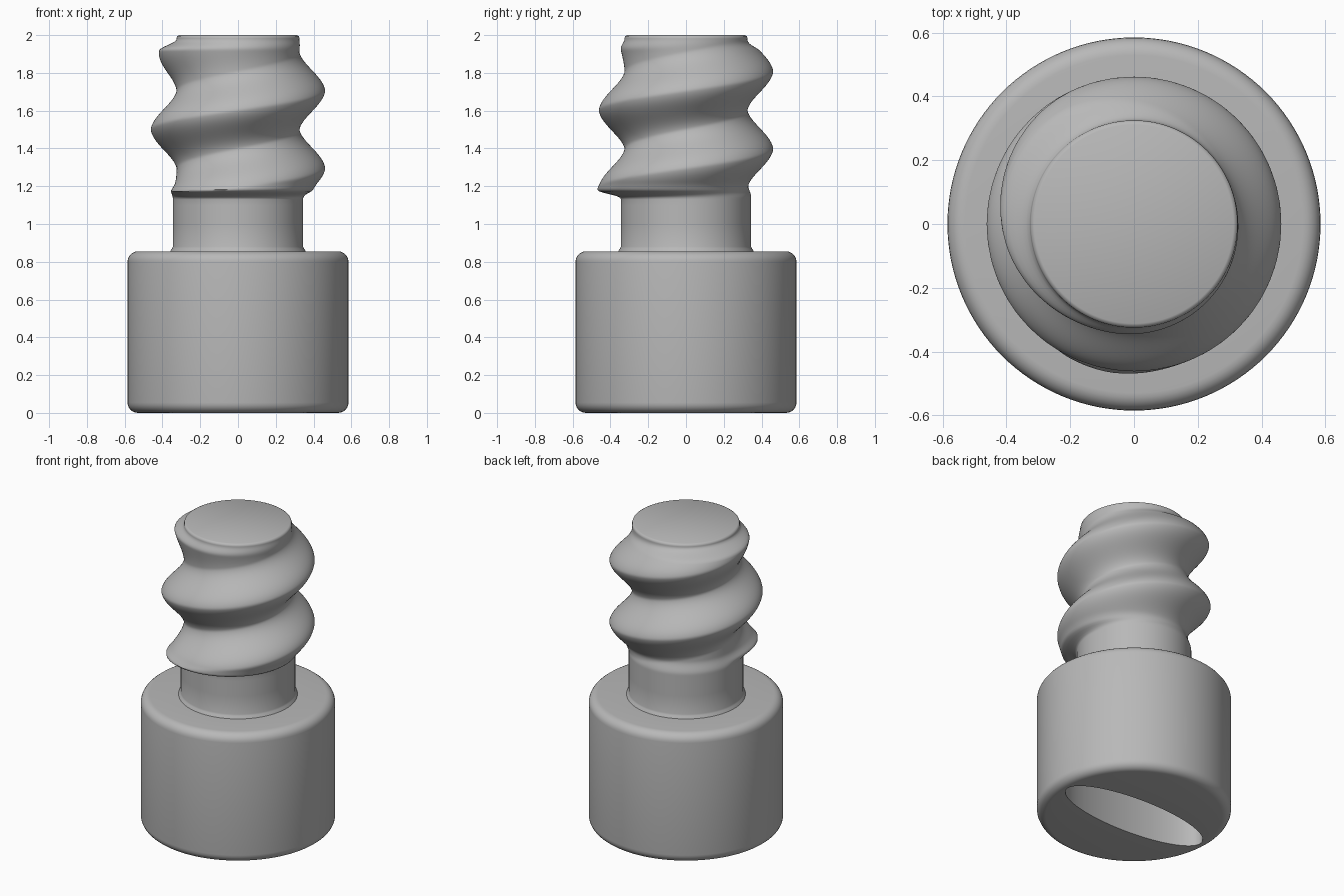
import bpy, bmesh, math

SEG = 128
LEAD = 0.41        # thread rise per turn
CREST_Z = 1.295    # crest height at +x

cube = bpy.data.objects.get("Cube")
if cube:
    bpy.data.objects.remove(cube)

steel = bpy.data.materials.new("grey_metal")
steel.use_nodes = True
grey = (0.48, 0.48, 0.48, 1)
steel.diffuse_color = grey
steel.node_tree.nodes["Principled BSDF"].inputs["Base Color"].default_value = grey


def smooth(a, b, x):
    t = min(1, max(0, (x - a) / (b - a)))
    return t * t * (3 - 2 * t)


def ring(rx, ry, z):
    """Ellipse of SEG points at height z."""
    angles = [2 * math.pi * i / SEG for i in range(SEG)]
    return [(rx * math.cos(a), ry * math.sin(a), z) for a in angles]


def skin(name, rings, angle):
    """Join successive rings with quads and close both ends."""
    bm = bmesh.new()
    loops = [[bm.verts.new(p) for p in r] for r in rings]
    for low, high in zip(loops, loops[1:]):
        for i in range(SEG):
            j = (i + 1) % SEG
            bm.faces.new((low[i], low[j], high[j], high[i]))
    bm.faces.new(loops[0][::-1])
    bm.faces.new(loops[-1])
    bmesh.ops.recalc_face_normals(bm, faces=bm.faces)
    mesh = bpy.data.meshes.new(name)
    bm.to_mesh(mesh)
    bm.free()
    mesh.materials.append(steel)
    obj = bpy.data.objects.new(name, mesh)
    bpy.context.collection.objects.link(obj)
    bpy.ops.object.select_all(action='DESELECT')
    obj.select_set(True)
    bpy.context.view_layer.objects.active = obj
    bpy.ops.object.shade_smooth_by_angle(angle=math.radians(angle))
    return obj


# Head: oval slot in the underside, rounded rims
R, B = 0.585, 0.055
rings = [ring(0.52, 0.175, 0.42), ring(0.52, 0.175, 0.0)]
arc = [math.pi / 2 * k / 6 for k in range(7)]
rings += [ring(R - B + B * math.sin(a), R - B + B * math.sin(a), B - B * math.cos(a)) for a in arc]
rings += [ring(R - B + B * math.cos(a), R - B + B * math.cos(a), 0.855 - B + B * math.sin(a)) for a in arc]
rings.append(ring(0.3, 0.3, 0.855))
skin("head", rings, 35)


# Shaft: plain neck turning into a helical thread that fades at both ends
def shaft_radius(theta, z):
    turn = theta / (2 * math.pi)
    phase = (z - CREST_Z) / LEAD - turn
    k = round(phase)
    off = abs(phase - k)                      # 0 on the crest, 0.5 in the valley
    u = 360 * (turn + k)                      # angle travelled along the thread
    tooth = 0.75 * (0.5 + 0.5 * math.cos(2 * math.pi * off)) + 0.25 * (1 - 2 * off)
    fade = smooth(-195, -115, u) * (1 - 0.75 * smooth(470, 620, u))
    fade *= smooth(1.135, 1.18, z) * (1 - smooth(1.92, 1.98, z))
    core = 0.345 - 0.02 * smooth(1.14, 1.22, z)
    core += 0.015 * (1 - smooth(0.85, 0.88, z))
    return core + 0.137 * tooth * fade


heights = [0.85, 0.86, 0.87, 0.88, 1.0, 1.1]
heights += [1.13 + 0.0086 * i for i in range(100)] + [1.985]
rings = []
for z in heights:
    row = []
    for i in range(SEG):
        t = 2 * math.pi * i / SEG
        r = shaft_radius(t, z)
        row.append((r * math.cos(t), r * math.sin(t), z))
    rings.append(row)
rings += [ring(0.322, 0.322, 1.995), ring(0.312, 0.312, 2.0)]
skin("threaded_shaft", rings, 60)
